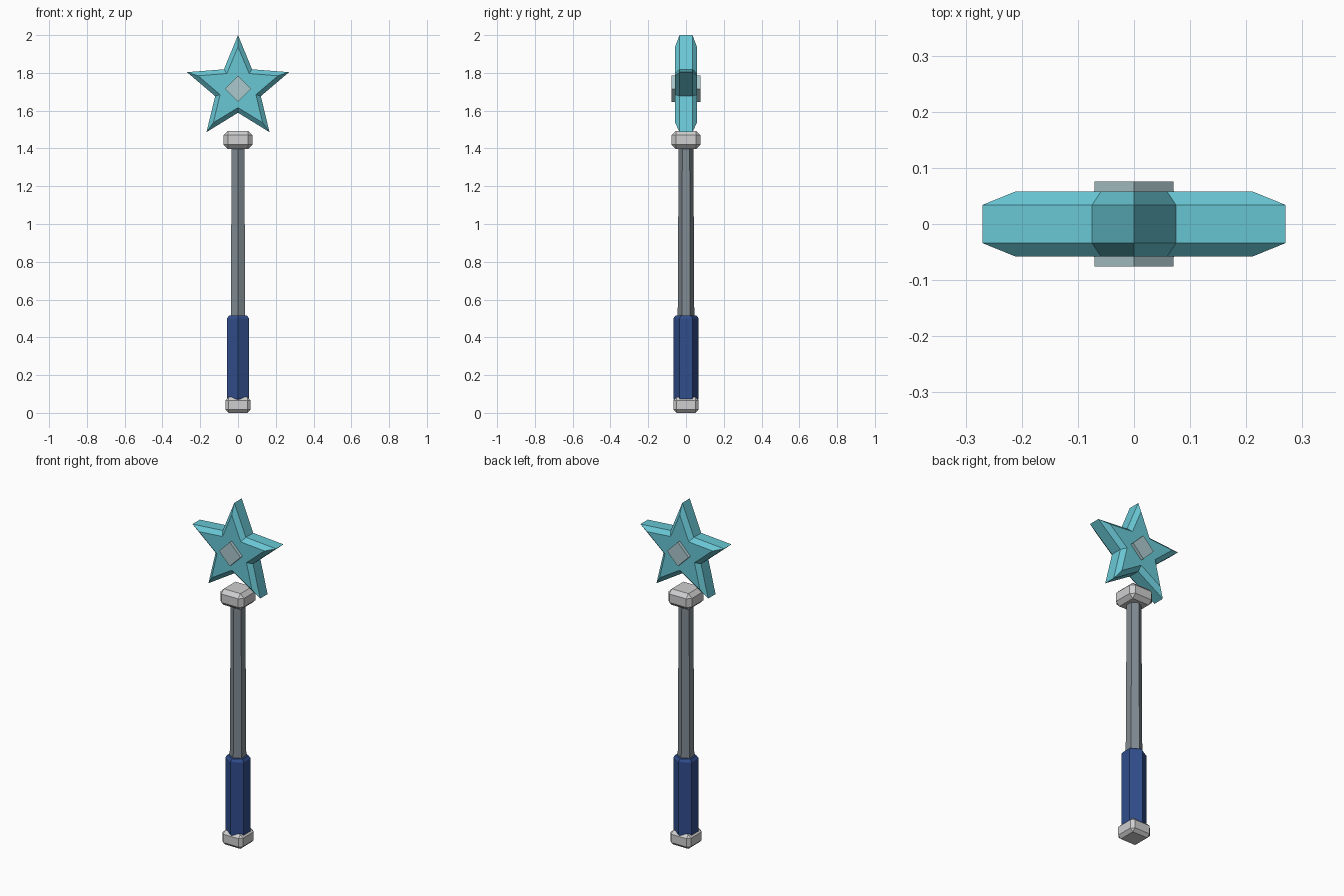
import bpy, bmesh
from math import sin, cos, pi

if "Cube" in bpy.data.objects:
    bpy.data.objects.remove(bpy.data.objects["Cube"])


def material(name, r, g, b):
    m = bpy.data.materials.new(name)
    m.use_nodes = True
    m.diffuse_color = (r, g, b, 1)
    m.node_tree.nodes["Principled BSDF"].inputs["Base Color"].default_value = (r, g, b, 1)
    return m


turquoise = material("turquoise", 0.14, 0.57, 0.66)
pale_gem = material("pale gem", 0.41, 0.58, 0.61)
silver = material("silver", 0.62, 0.62, 0.63)
steel = material("steel grey", 0.22, 0.26, 0.29)
navy = material("navy", 0.03, 0.075, 0.26)


def finish(bm, name, mat):
    bmesh.ops.recalc_face_normals(bm, faces=bm.faces)
    mesh = bpy.data.meshes.new(name)
    bm.to_mesh(mesh)
    bm.free()
    mesh.materials.append(mat)
    obj = bpy.data.objects.new(name, mesh)
    bpy.context.collection.objects.link(obj)
    return obj


def loft(name, rings, mat):
    """Skin a closed solid through rings of equal point count."""
    bm = bmesh.new()
    loops = [[bm.verts.new(p) for p in ring] for ring in rings]
    for a, b in zip(loops, loops[1:]):
        n = len(a)
        for i in range(n):
            bm.faces.new((a[i], a[(i + 1) % n], b[(i + 1) % n], b[i]))
    bm.faces.new(loops[0])
    bm.faces.new(loops[-1])
    return finish(bm, name, mat)


def hexagon(radius, z):
    return [(radius * sin(i * pi / 3), radius * cos(i * pi / 3), z) for i in range(6)]


def star_ring(outer, inner, y, z=1.716):
    return [((outer, inner)[i % 2] * sin(i * pi / 5), y,
             z + (outer, inner)[i % 2] * cos(i * pi / 5)) for i in range(10)]


def chamfered_block(name, half, low, high, chamfer, mat):
    bm = bmesh.new()
    bmesh.ops.create_cube(bm, size=1)
    for v in bm.verts:
        v.co = (v.co.x * 2 * half, v.co.y * 2 * half, high if v.co.z > 0 else low)
    bmesh.ops.bevel(bm, geom=bm.edges[:], offset=chamfer, segments=1, affect='EDGES')
    return finish(bm, name, mat)


# Handle end, grip, shaft and collar
chamfered_block("pommel", 0.066, 0, 0.083, 0.017, silver)
loft("grip", [hexagon(0.056, 0.06), hexagon(0.067, 0.075),
              hexagon(0.067, 0.5), hexagon(0.056, 0.515)], navy)
loft("shaft", [hexagon(0.044, 0.5), hexagon(0.039, 1.41)], steel)
chamfered_block("collar", 0.076, 1.398, 1.492, 0.022, silver)

# Floating star with chamfered rims
loft("star", [star_ring(0.222, 0.1, -0.058), star_ring(0.284, 0.127, -0.034),
              star_ring(0.284, 0.127, 0.034), star_ring(0.222, 0.1, 0.058)], turquoise)

# Diamond gem running through the star
loft("gem", [[(0.07 * sin(i * pi / 2), y, 1.716 + 0.07 * cos(i * pi / 2))
              for i in range(4)] for y in (-0.076, 0.076)], pale_gem)
